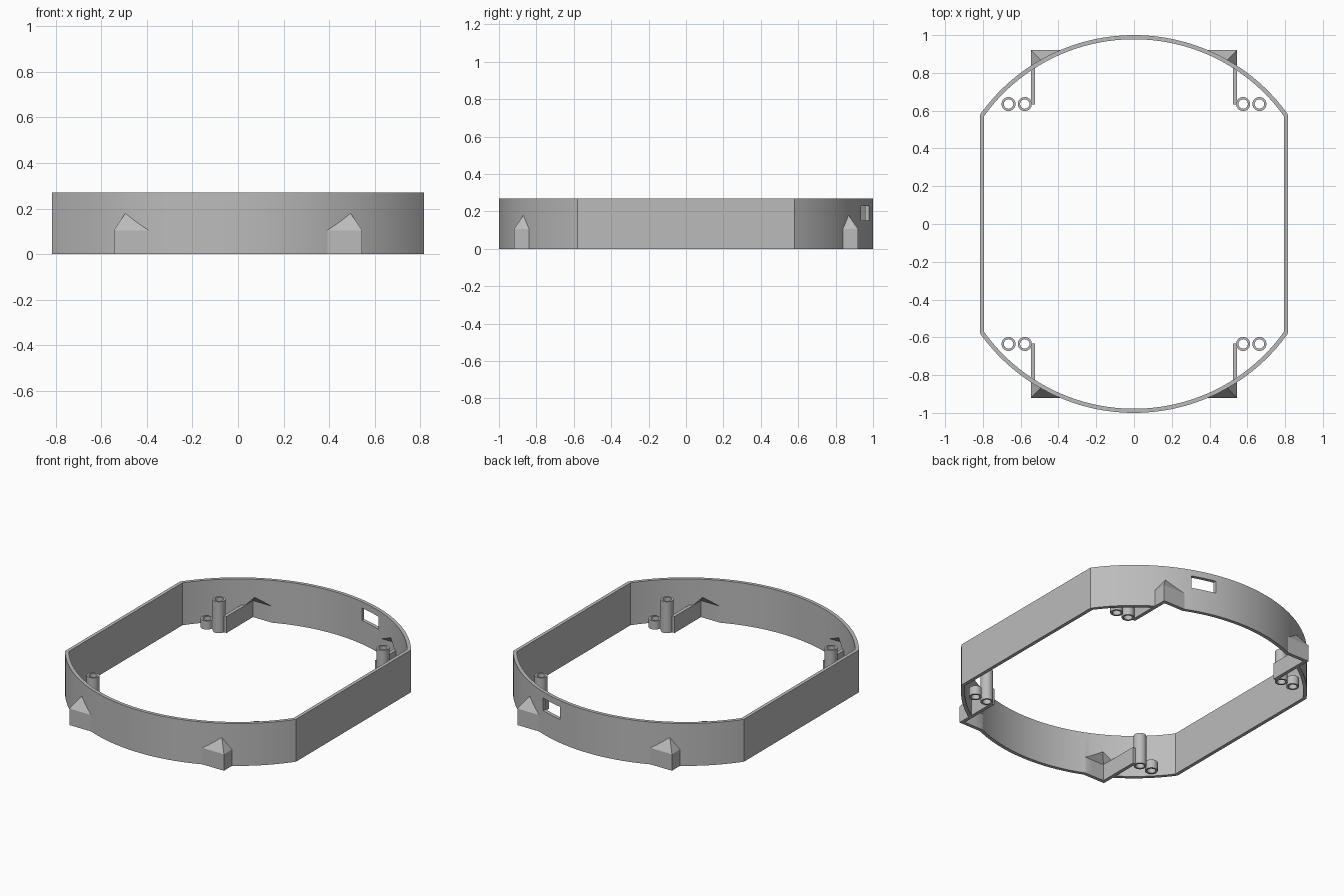
import bpy, bmesh, math
from mathutils import Vector

cube = bpy.data.objects.get("Cube")
if cube:
    bpy.data.objects.remove(cube, do_unlink=True)

HALF_WIDTH = 0.815
HEIGHT = 0.27
WALL = 0.022
LIP = 0.105      # height of brackets below their roofs

grey = bpy.data.materials.new("light_grey")
grey.use_nodes = True
grey.diffuse_color = (0.5, 0.5, 0.5, 1)
grey.node_tree.nodes["Principled BSDF"].inputs["Base Color"].default_value = (0.5, 0.5, 0.5, 1)


def finish(name, bm):
    bmesh.ops.recalc_face_normals(bm, faces=bm.faces)
    mesh = bpy.data.meshes.new(name)
    bm.to_mesh(mesh)
    bm.free()
    mesh.materials.append(grey)
    obj = bpy.data.objects.new(name, mesh)
    bpy.context.collection.objects.link(obj)
    return obj


def tube(name, outer, inner, top):
    """Upright wall between two matching closed outlines."""
    bm = bmesh.new()
    loops = [[bm.verts.new((x, y, z)) for x, y in line]
             for line, z in ((outer, 0), (outer, top), (inner, top), (inner, 0))]
    n = len(outer)
    for k in range(4):
        a, b = loops[k], loops[(k + 1) % 4]
        for i in range(n):
            j = (i + 1) % n
            bm.faces.new((a[i], a[j], b[j], b[i]))
    return finish(name, bm)


def hull(name, points):
    bm = bmesh.new()
    for p in points:
        bm.verts.new(p)
    bmesh.ops.convex_hull(bm, input=bm.verts)
    bmesh.ops.dissolve_limit(bm, angle_limit=0.01, verts=bm.verts, edges=bm.edges)
    return finish(name, bm)


def box(name, low, high):
    return hull(name, [(x, y, z) for x in (low[0], high[0])
                       for y in (low[1], high[1]) for z in (low[2], high[2])])


def cut(obj, cutters):
    for c in cutters:
        mod = obj.modifiers.new("cut", 'BOOLEAN')
        mod.operation = 'DIFFERENCE'
        mod.solver = 'EXACT'
        mod.object = c
    graph = bpy.context.evaluated_depsgraph_get()
    mesh = bpy.data.meshes.new_from_object(obj.evaluated_get(graph))
    obj.modifiers.clear()
    obj.data = mesh


def smooth(obj):
    bpy.ops.object.select_all(action='DESELECT')
    obj.select_set(True)
    bpy.context.view_layer.objects.active = obj
    bpy.ops.object.shade_smooth_by_angle(angle=math.radians(25))


def frame_outline(radius, half):
    """Circle with its two sides sliced off flat."""
    limit = math.asin(half / radius)
    steps = 56
    arc = [limit * (2 * i / steps - 1) for i in range(steps + 1)]
    back = [(radius * math.sin(a), radius * math.cos(a)) for a in arc]
    return back + [(-x, -y) for x, y in back]


def circle(cx, cy, r, n=32):
    return [(cx + r * math.cos(math.tau * i / n), cy + r * math.sin(math.tau * i / n))
            for i in range(n)]


def gable_points(a, corner, b, apex, floor, sx, sy):
    """Triangular corner prism with a pointed roof, mirrored into a quadrant."""
    pts = [(x, y, z) for x, y in (a, corner, b) for z in (floor, LIP)] + [apex]
    return [(sx * x, sy * y, z) for x, y, z in pts]


# Main wall
frame = tube("frame_wall", frame_outline(1.0, HALF_WIDTH),
             frame_outline(1 - WALL, HALF_WIDTH - WALL), HEIGHT)
window = box("window_cutter", (0.204, 0.85, 0.15), (0.352, 1.1, 0.23))
cutters = [window]

# Brackets, arms and posts, one set per quadrant
for sx, xname in ((1, "left"), (-1, "right")):
    for sy, yname in ((1, "back"), (-1, "front")):
        tag = yname + "_" + xname
        hollow = hull("hollow_cutter", gable_points(
            (0.3, 0.898), (0.523, 0.898), (0.523, 0.75), (0.48, 0.853, 0.155), -0.05, sx, sy))
        cutters.append(hollow)

        bracket = hull("corner_bracket_" + tag, gable_points(
            (0.387, 0.92), (0.545, 0.92), (0.545, 0.833), (0.494, 0.869, 0.18), 0, sx, sy))
        cut(bracket, [hollow])

        box("bracket_arm_" + tag, (sx * 0.523, sy * 0.632, 0), (sx * 0.545, sy * 0.9, LIP))

        for label, x, top in (("tall_post_", 0.578, 0.2), ("short_post_", 0.664, 0.055)):
            cx, cy = sx * x, sy * 0.635
            smooth(tube(label + tag, circle(cx, cy, 0.037), circle(cx, cy, 0.025), top))

# Openings in the wall
cut(frame, cutters)
smooth(frame)
for c in cutters:
    bpy.data.objects.remove(c, do_unlink=True)
